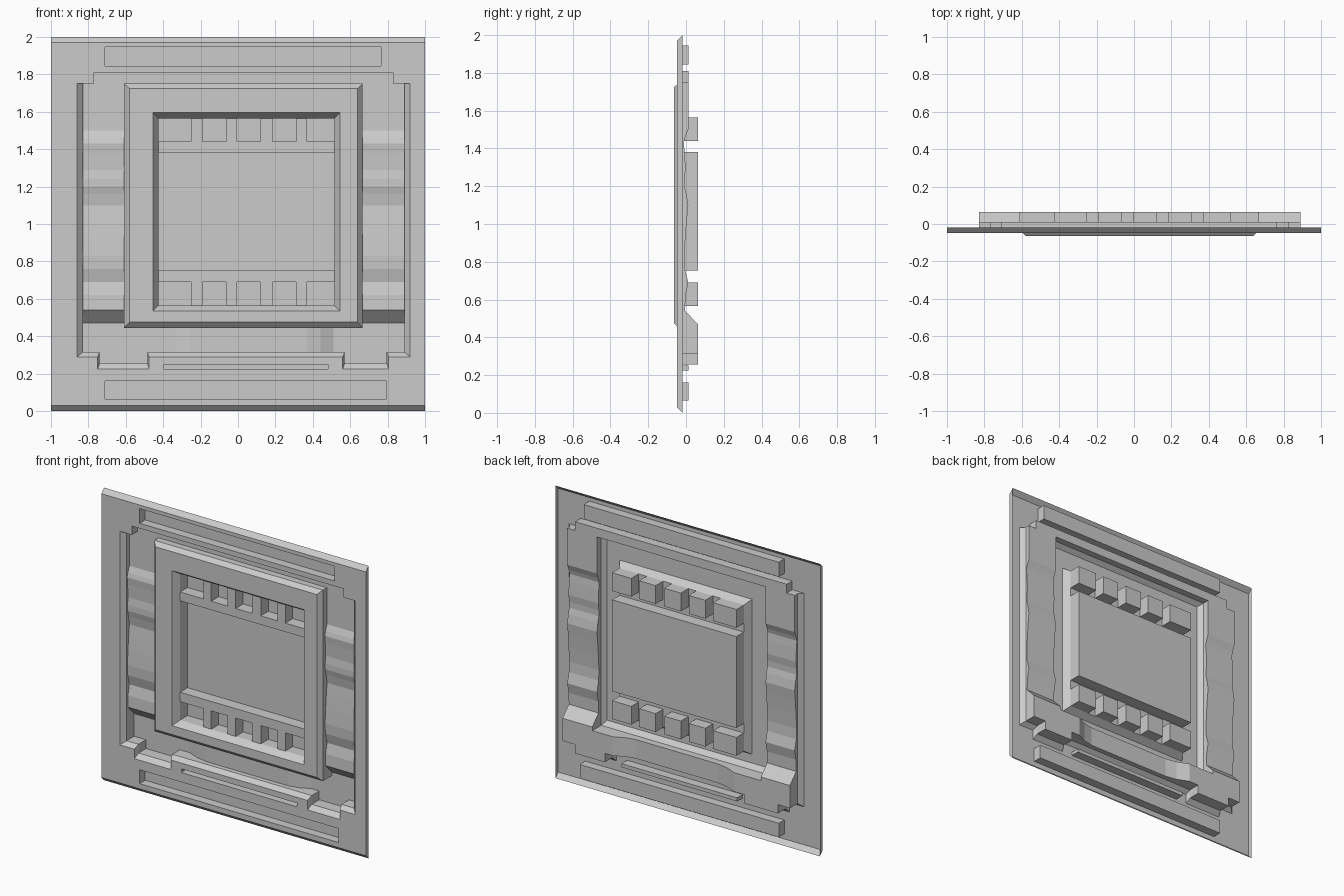
import bpy, bmesh
from mathutils import Vector

if "Cube" in bpy.data.objects:
    bpy.data.objects.remove(bpy.data.objects["Cube"])

grey = bpy.data.materials.new("panel grey")
grey.diffuse_color = (0.6, 0.6, 0.6, 1)
grey.use_nodes = True
grey.node_tree.nodes["Principled BSDF"].inputs["Base Color"].default_value = grey.diffuse_color

# depth levels (front is negative)
RAISED, FRONT, MID, SHALLOW, DEEP = -.063, -.048, -.018, .012, .063
FRAME_BASE = -.033


def face(bm, pts, n):
    """One face turned towards direction n."""
    f = bm.faces.new([bm.verts.new(p) for p in pts])
    f.normal_update()
    if f.normal.dot(Vector(n)) < 0:
        f.normal_flip()


def rect(x0, x1, z0, z1):
    return [(x0, z0), (x1, z0), (x1, z1), (x0, z1)]


def at(loop, y):
    return [(x, y, z) for x, z in loop]


def flat(bm, x0, x1, z0, z1, y):
    face(bm, at(rect(x0, x1, z0, z1), y), (0, -1, 0))


def walls(bm, a, ya, b, yb):
    """Band between two counter-clockwise loops, a in front of or outside b."""
    A, B = [bm.verts.new(p) for p in at(a, ya)], [bm.verts.new(p) for p in at(b, yb)]
    for i in range(len(a)):
        j = (i + 1) % len(a)
        bm.faces.new((A[i], A[j], B[j], B[i]))


def pocket(bm, r, y0, y1):
    walls(bm, rect(*r), y0, rect(*r), y1)
    flat(bm, *r, y1)


def finish(bm, name):
    bmesh.ops.remove_doubles(bm, verts=bm.verts, dist=.0005)
    me = bpy.data.meshes.new(name)
    bm.to_mesh(me)
    bm.free()
    me.materials.append(grey)
    bpy.context.collection.objects.link(bpy.data.objects.new(name, me))


# outlines of the large recess: rim on the plate and inner foot of its chamfer
head = [(.83, 1.75), (.83, 1.81), (-.77, 1.81), (-.77, 1.75)]
rim = [(-.86, .29), (-.75, .29), (-.75, .225), (-.475, .225), (-.475, .29),
       (.56, .29), (.56, .225), (.805, .225), (.805, .29), (.92, .29),
       (.92, 1.75)] + head + [(-.86, 1.75)]
foot = [(-.83, .315), (-.74, .315), (-.74, .255), (-.485, .255), (-.485, .315),
        (.57, .315), (.57, .255), (.795, .255), (.795, .315), (.89, .315),
        (.89, 1.75)] + head + [(-.83, 1.75)]
slots = [(-.71, .765, 1.845, 1.945), (-.395, .48, .225, .25), (-.71, .795, .065, .16)]

# front plate with holes, sloped top and bottom edges, thin sides
bm = bmesh.new()
edges = []
for loop in [rect(-1, 1, .03, 1.97), rim] + [rect(*s) for s in slots]:
    vs = [bm.verts.new(p) for p in at(loop, FRONT)]
    edges += [bm.edges.new((vs[i - 1], vs[i])) for i in range(len(vs))]
bmesh.ops.triangle_fill(bm, edges=edges, use_beauty=True, normal=(0, -1, 0))
for f in bm.faces:
    f.normal_update()
    if f.normal.y > 0:
        f.normal_flip()
for za, zb, s in ((1.97, 2, 1), (.03, 0, -1)):
    face(bm, [(-1, FRONT, za), (1, FRONT, za), (1, MID, zb), (-1, MID, zb)], (0, -1, s))
for s in (-1, 1):
    face(bm, [(s, MID, 0), (s, FRONT, .03), (s, FRONT, 1.97), (s, MID, 2)], (s, 0, 0))
finish(bm, "front_plate")

# long slots
bm = bmesh.new()
for s in slots:
    pocket(bm, s, FRONT, SHALLOW)
finish(bm, "long_slots")

# chamfer around the large recess and its stepped head
bm = bmesh.new()
walls(bm, rim, FRONT, foot, MID)
top = [(.89, 1.75)] + head + [(-.83, 1.75)]
for (xa, za), (xb, zb) in zip(top, top[1:]):
    face(bm, [(xa, MID, za), (xb, MID, zb), (xb, SHALLOW, zb), (xa, SHALLOW, za)],
         (zb - za and (-1 if xa > 0 else 1), 0, -1 if za == zb else 0))
flat(bm, -.77, .83, 1.75, 1.81, SHALLOW)
finish(bm, "recess_rim")

# rippled side channels
ripple = [(1.75, .012), (1.5, .012), (1.46, -.004), (1.43, -.012), (1.38, -.007),
          (1.29, -.002), (1.24, -.008), (1.2, -.008), (1.16, .002), (1.1, .012),
          (1.03, .005), (.93, -.003), (.83, -.009), (.76, -.006), (.69, .012),
          (.62, -.003), (.54, -.005), (.47, DEEP), (.445, DEEP), (.315, DEEP)]
bm = bmesh.new()
for xo, xi, s in ((-.83, -.61, 1), (.89, .665, -1)):
    for (za, ya), (zb, yb) in zip(ripple, ripple[1:]):
        if zb >= .47:
            face(bm, [(xo, ya, za), (xi, ya, za), (xi, yb, zb), (xo, yb, zb)], (0, -1, 0))
        if zb >= .445:
            face(bm, [(xi, FRAME_BASE, za), (xi, FRAME_BASE, zb), (xi, yb, zb), (xi, ya, za)], (-s, 0, 0))
        face(bm, [(xo, MID, za), (xo, MID, zb), (xo, yb, zb), (xo, ya, za)], (s, 0, 0))
finish(bm, "side_channels")

# lower trough: x, depth at x, bottom height and top height of the column to its right
cols = [(-.83, DEEP, .315, .47), (-.74, DEEP, .255, .47), (-.61, DEEP, .255, .445),
        (-.485, DEEP, .315, .445), (-.41, DEEP, .315, .445), (-.33, .03, .315, .445),
        (-.25, .015, .315, .445), (.37, .015, .315, .445), (.44, .03, .315, .445),
        (.51, DEEP, .315, .445), (.57, DEEP, .255, .445), (.665, DEEP, .255, .47),
        (.795, DEEP, .315, .47), (.89, DEEP, 0, 0)]
bm = bmesh.new()
for (xa, ya, z0, z1), (xb, yb, _, _) in zip(cols, cols[1:]):
    face(bm, [(xa, ya, z0), (xb, yb, z0), (xb, yb, z1), (xa, ya, z1)], (0, -1, 0))
    face(bm, [(xa, MID, z0), (xb, MID, z0), (xb, yb, z0), (xa, ya, z0)], (0, 0, 1))
    if z1 == .445:
        face(bm, [(xa, FRAME_BASE, z1), (xb, FRAME_BASE, z1), (xb, yb, z1), (xa, ya, z1)], (0, 0, -1))
for x, s in ((-.74, 1), (-.485, -1), (.57, 1), (.795, -1)):
    face(bm, [(x, MID, .255), (x, MID, .315), (x, DEEP, .315), (x, DEEP, .255)], (s, 0, 0))
finish(bm, "lower_trough")

# raised centre frame with chamfered edges
bm = bmesh.new()
outer, lip = rect(-.61, .665, .445, 1.75), rect(-.58, .64, .475, 1.725)
inner, sill = rect(-.455, .545, .535, 1.595), rect(-.425, .515, .565, 1.565)
walls(bm, outer, FRAME_BASE, lip, RAISED)
walls(bm, lip, RAISED, inner, RAISED)
walls(bm, inner, RAISED, sill, MID)
face(bm, [(-.61, FRAME_BASE, 1.75), (.665, FRAME_BASE, 1.75),
          (.665, SHALLOW, 1.75), (-.61, SHALLOW, 1.75)], (0, 0, 1))
finish(bm, "centre_frame")

# deep centre window, rows of small pockets and the strips between them
bm = bmesh.new()
pocket(bm, (-.425, .515, .755, 1.38), MID, DEEP)
finish(bm, "centre_window")
bm = bmesh.new()
xs = [-.425, -.25, -.19, -.065, -.005, .12, .185, .31, .37, .515]
for z0, z1 in ((1.44, 1.565), (.565, .69)):
    for i, (xa, xb) in enumerate(zip(xs, xs[1:])):
        if i % 2:
            flat(bm, xa, xb, z0, z1, MID)
        else:
            pocket(bm, (xa, xb, z0, z1), MID, DEEP)
for z0, z1 in ((1.38, 1.44), (.69, .755)):
    flat(bm, -.425, .515, z0, z1, MID)
finish(bm, "pocket_rows")
